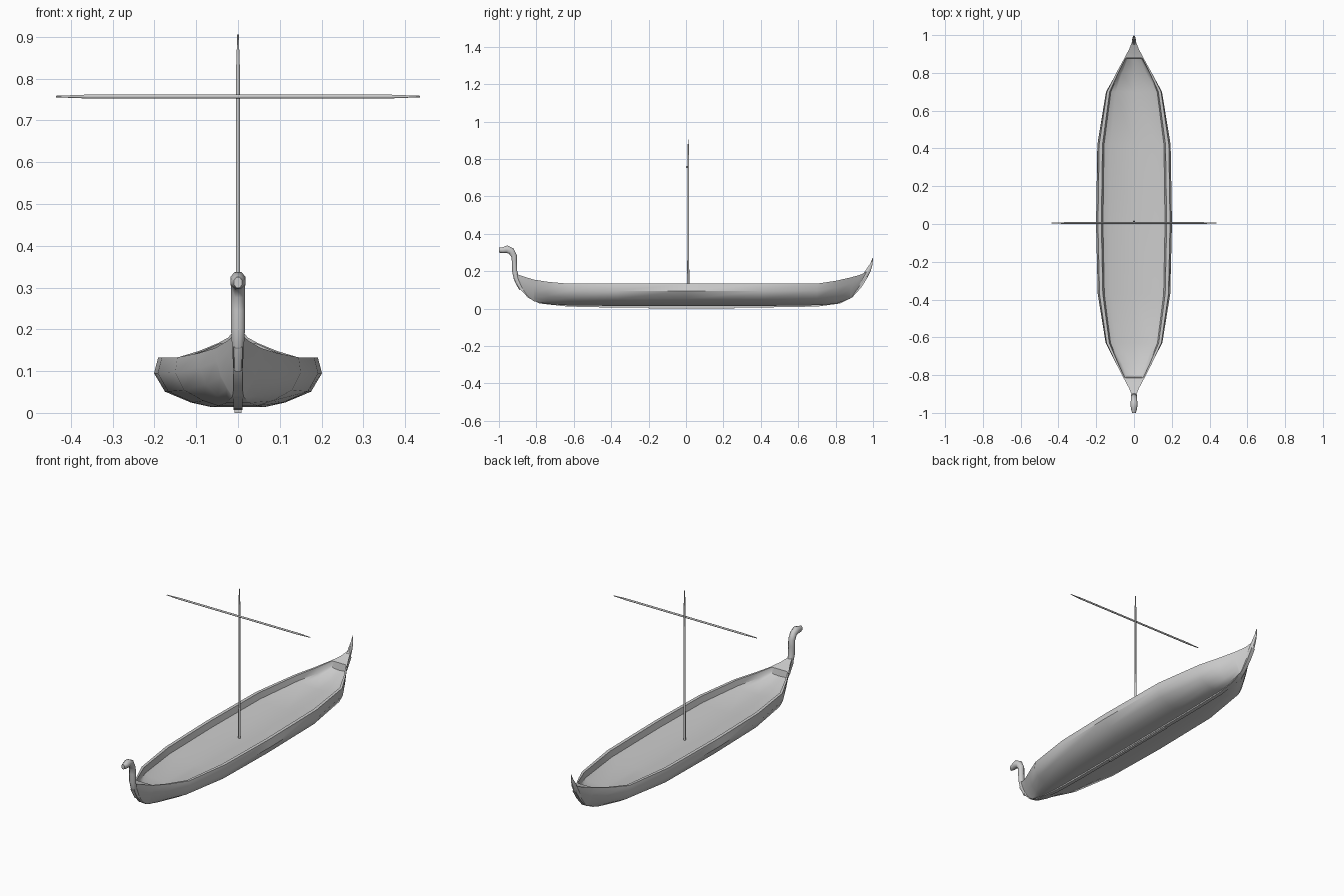
import bpy, bmesh, math
from mathutils import Vector


def make(name, rings, angle=35):
    """Skin closed rings of equal length and cap both ends."""
    bm = bmesh.new()
    rows = [[bm.verts.new(p) for p in r] for r in rings]
    n = len(rows[0])
    for a, b in zip(rows, rows[1:]):
        for i in range(n):
            bm.faces.new((a[i], a[(i + 1) % n], b[(i + 1) % n], b[i]))
    bm.faces.new(rows[0])
    bm.faces.new(rows[-1][::-1])
    bmesh.ops.recalc_face_normals(bm, faces=bm.faces)
    me = bpy.data.meshes.new(name)
    bm.to_mesh(me)
    bm.free()
    ob = bpy.data.objects.new(name, me)
    bpy.context.collection.objects.link(ob)
    bpy.ops.object.select_all(action='DESELECT')
    ob.select_set(True)
    bpy.context.view_layer.objects.active = ob
    bpy.ops.object.shade_smooth_by_angle(angle=math.radians(angle))
    return ob


def sweep(name, path, sides=8, turn=0.5, angle=50):
    """Sweep an elliptical section along (y, z, half width, half depth)."""
    rings = []
    for i, (y, z, hx, hd) in enumerate(path):
        a, b = path[max(i - 1, 0)], path[min(i + 1, len(path) - 1)]
        t = Vector((0, b[0] - a[0], b[1] - a[1])).normalized()
        nrm = Vector((0, -t.z, t.y))
        rings.append([Vector((0, y, z)) + Vector((hx * math.cos(u), 0, 0)) + nrm * hd * math.sin(u)
                      for u in [2 * math.pi * (k + turn) / sides for k in range(sides)]])
    return make(name, rings, angle)


# Hull: stations (y, half width, bottom z, gunwale z, deck z, fullness)
# A deck equal to the gunwale closes the bow and stern with a cap.
stations = [
    (-0.91, 0.010, 0.140, 0.186, 0.186, 0.0),
    (-0.87, 0.026, 0.085, 0.172, 0.172, 0.1),
    (-0.815, 0.056, 0.040, 0.155, 0.155, 0.3),
    (-0.81, 0.059, 0.038, 0.154, 0.120, 0.3),
    (-0.74, 0.097, 0.024, 0.143, 0.098, 0.6),
    (-0.63, 0.152, 0.017, 0.133, 0.086, 0.9),
    (-0.37, 0.192, 0.014, 0.133, 0.084, 1.0),
    (0.0, 0.201, 0.014, 0.133, 0.083, 1.0),
    (0.42, 0.194, 0.014, 0.133, 0.084, 1.0),
    (0.70, 0.150, 0.018, 0.133, 0.088, 0.9),
    (0.80, 0.097, 0.025, 0.148, 0.100, 0.6),
    (0.875, 0.053, 0.052, 0.165, 0.128, 0.3),
    (0.88, 0.050, 0.055, 0.166, 0.166, 0.3),
    (0.93, 0.024, 0.110, 0.180, 0.180, 0.1),
    (0.965, 0.010, 0.165, 0.196, 0.196, 0.0),
]
full = [(0.32, 0.0), (0.56, 0.09), (0.87, 0.31), (1.0, 0.68), (0.95, 1.0)]
sharp = [(0.20, 0.0), (0.42, 0.20), (0.66, 0.45), (0.87, 0.74), (1.0, 1.0)]
inner = [(1.0, 1.0), (0.95, 0.35), (0.75, 0.08)]
rings = []
for y, w, b, g, d, f in stations:
    half = []
    for (fx, fz), (sx, sz) in zip(full, sharp):
        half.append(((fx * f + sx * (1 - f)) * w, b + (fz * f + sz * (1 - f)) * (g - b)))
    iw = w * (0.86 if d < g else 0.8)
    half += [(ix * iw, d + iz * (g - d)) for ix, iz in inner]
    ring = [Vector((0, y, b))] + [Vector((x, y, z)) for x, z in half]
    ring += [Vector((0, y, d))] + [Vector((-x, y, z)) for x, z in reversed(half)]
    rings.append(ring)
make("hull", rings, 40)

# Keel band following the bottom from stem to stern
keel = [(-0.915, 0.16), (-0.885, 0.112), (-0.84, 0.064), (-0.78, 0.034), (-0.63, 0.018),
        (-0.45, 0.014), (0.45, 0.014), (0.70, 0.018), (0.82, 0.034), (0.885, 0.066),
        (0.93, 0.116), (0.965, 0.17)]
sweep("keel_band", [(y, z, 0.015, 0.0105) for y, z in keel], 4)
sweep("keel_plate", [(-0.2, 0.007, 0.011, 0.0099), (0.26, 0.007, 0.011, 0.0099)], 4)

# Curled bow post with its carved head
sweep("bow_post", [
    (-0.880, 0.105, 0.012, 0.014), (-0.905, 0.155, 0.015, 0.016), (-0.916, 0.20, 0.018, 0.015),
    (-0.917, 0.245, 0.018, 0.014), (-0.919, 0.28, 0.018, 0.017), (-0.934, 0.307, 0.018, 0.020),
    (-0.958, 0.317, 0.020, 0.022), (-0.980, 0.312, 0.017, 0.017), (-1.0, 0.312, 0.010, 0.014)])

# Pointed stern post
sweep("stern_post", [
    (0.925, 0.125, 0.014, 0.014), (0.955, 0.168, 0.013, 0.016), (0.976, 0.205, 0.010, 0.014),
    (0.991, 0.238, 0.006, 0.007), (0.9985, 0.27, 0.0015, 0.0015)])

# Mast with a tapered top
sweep("mast", [(0.012, 0.075, 0.006, 0.006), (0.012, 0.82, 0.005, 0.005),
               (0.012, 0.905, 0.002, 0.002)], 8)

# Yard with tapered tips
yard = sweep("yard", [(-0.436, 0, 0.002, 0.002), (-0.36, 0, 0.005, 0.005),
                      (0.36, 0, 0.005, 0.005), (0.436, 0, 0.002, 0.002)], 8)
yard.rotation_euler = (0, 0, math.pi / 2)
yard.location = (0, 0.005, 0.757)
